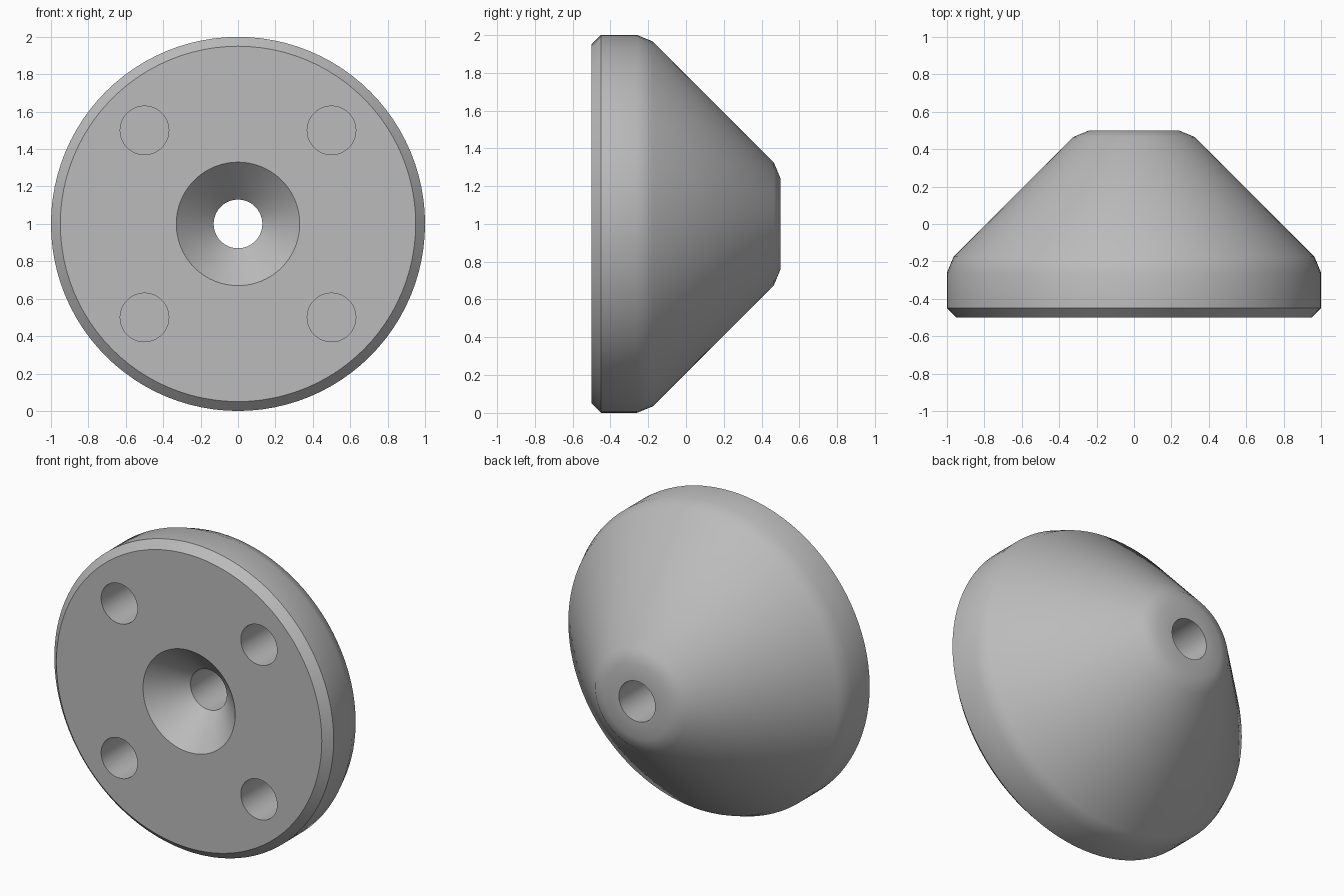
import bpy
import bmesh
from math import pi, radians
from mathutils import Matrix, Vector

SEGMENTS = 96

cube = bpy.data.objects.get("Cube")
if cube:
    bpy.data.objects.remove(cube, do_unlink=True)

# Single plain grey finish
grey = bpy.data.materials.new("plain_grey")
grey.use_nodes = True
colour = (0.5, 0.5, 0.5, 1)
grey.diffuse_color = colour
grey.node_tree.nodes["Principled BSDF"].inputs["Base Color"].default_value = colour


def make_object(name, bm):
    bmesh.ops.recalc_face_normals(bm, faces=bm.faces)
    mesh = bpy.data.meshes.new(name)
    bm.to_mesh(mesh)
    bm.free()
    mesh.materials.append(grey)
    obj = bpy.data.objects.new(name, mesh)
    bpy.context.collection.objects.link(obj)
    return obj


def lathe(name, profile, centre):
    """Revolve a closed (radius, y) profile about the y axis."""
    bm = bmesh.new()
    verts = [bm.verts.new(centre + Vector((r, y, 0))) for r, y in profile]
    edges = [bm.edges.new((a, b)) for a, b in zip(verts, verts[1:] + verts[:1])]
    bmesh.ops.spin(bm, geom=verts + edges, cent=centre, axis=(0, 1, 0),
                   angle=2 * pi, steps=SEGMENTS, use_merge=True)
    bmesh.ops.remove_doubles(bm, verts=bm.verts, dist=1e-4)
    return make_object(name, bm)


# Conical body: chamfered front rim, softened shoulders, countersunk bore
body = lathe("conical_body", [
    (0.95, -0.5), (1, -0.45), (1, -0.26), (0.965, -0.175),
    (0.325, 0.465), (0.24, 0.5), (0.13, 0.5), (0.13, -0.3), (0.33, -0.5),
], Vector((0, 0, 1)))

# Four blind bolt holes in the front face
hole_depth, overshoot = 0.35, 0.1
bm = bmesh.new()
for x in (-0.5, 0.5):
    for z in (0.5, 1.5):
        place = Matrix.Translation((x, -0.5 + (hole_depth - overshoot) / 2, z))
        bmesh.ops.create_cone(bm, cap_ends=True, segments=48, radius1=0.13,
                              radius2=0.13, depth=hole_depth + overshoot,
                              matrix=place @ Matrix.Rotation(pi / 2, 4, "X"))
cutter = make_object("bolt_hole_cutter", bm)
cutter.hide_render = True

cut = body.modifiers.new("bolt_holes", "BOOLEAN")
cut.operation = "DIFFERENCE"
cut.solver = "EXACT"
cut.object = cutter

bpy.ops.object.select_all(action="DESELECT")
body.select_set(True)
bpy.context.view_layer.objects.active = body
bpy.ops.object.modifier_apply(modifier=cut.name)
bpy.data.objects.remove(cutter, do_unlink=True)

# Smooth curved walls, crisp rims
bpy.ops.object.shade_smooth_by_angle(angle=radians(30))
